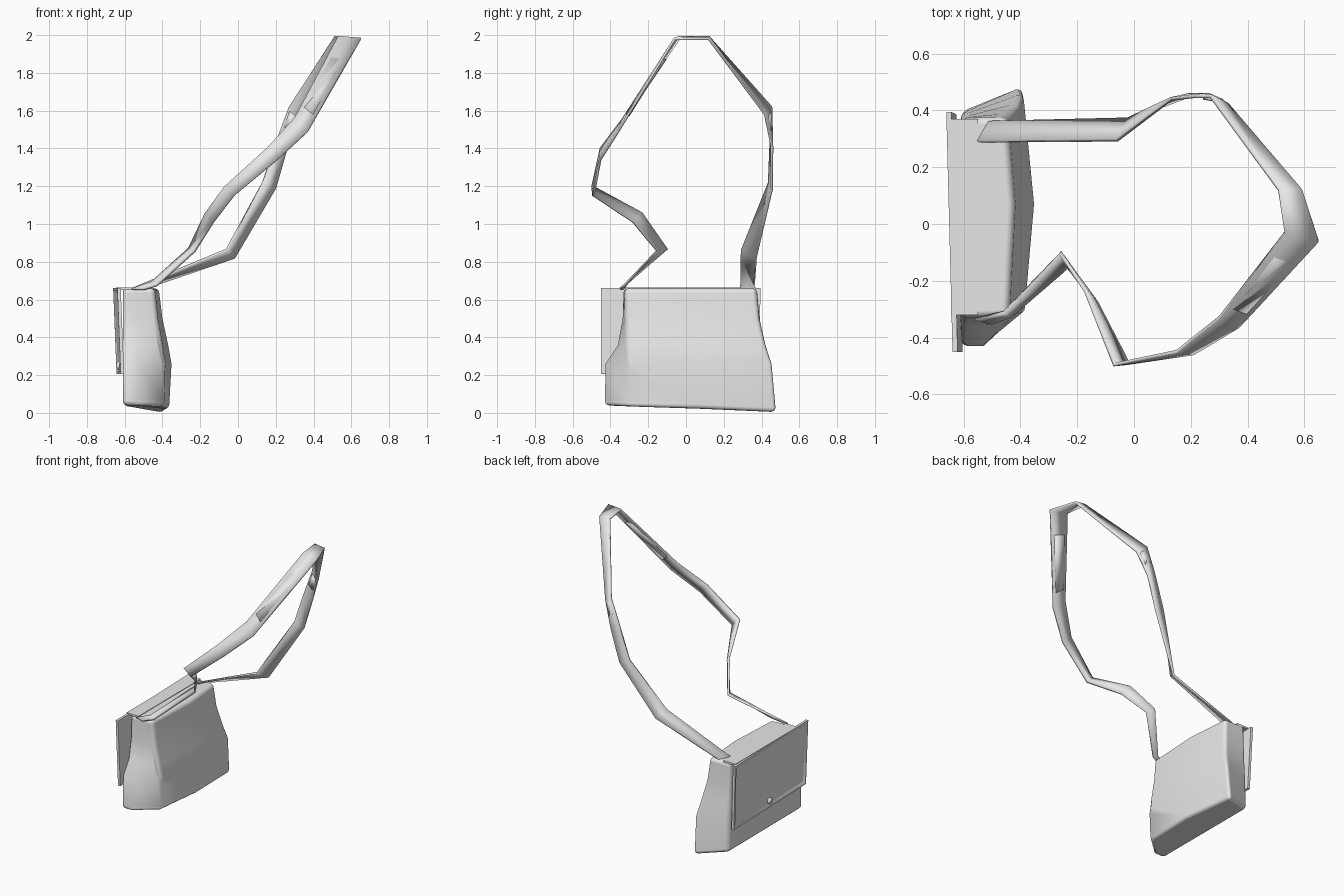
import bpy
import bmesh
import math
from mathutils import Vector

if "Cube" in bpy.data.objects:
    bpy.data.objects.remove(bpy.data.objects["Cube"], do_unlink=True)

grey = bpy.data.materials.new("light_grey")
grey.use_nodes = True
colour = (0.8, 0.8, 0.8, 1)
grey.diffuse_color = colour
grey.node_tree.nodes["Principled BSDF"].inputs["Base Color"].default_value = colour


def make(name, bm, bevel=0.0, angle=60):
    bmesh.ops.recalc_face_normals(bm, faces=bm.faces)
    mesh = bpy.data.meshes.new(name)
    bm.to_mesh(mesh)
    bm.free()
    obj = bpy.data.objects.new(name, mesh)
    bpy.context.collection.objects.link(obj)
    mesh.materials.append(grey)
    bpy.ops.object.select_all(action="DESELECT")
    obj.select_set(True)
    bpy.context.view_layer.objects.active = obj
    if bevel:
        bpy.ops.object.shade_smooth()
        mod = obj.modifiers.new("Rounded", "BEVEL")
        mod.width = bevel
        mod.segments = 3
        mod.limit_method = "ANGLE"
        mod.angle_limit = math.radians(45)
        mod.harden_normals = True
    else:
        bpy.ops.object.shade_smooth_by_angle(angle=math.radians(angle))
    return obj


def loft(name, rings, bevel):
    bm = bmesh.new()
    loops = [[bm.verts.new(p) for p in ring] for ring in rings]
    for a, b in zip(loops, loops[1:]):
        for i in range(len(a)):
            j = (i + 1) % len(a)
            bm.faces.new((a[i], a[j], b[j], b[i]))
    bm.faces.new(loops[0])
    bm.faces.new(loops[-1])
    return make(name, bm, bevel)


def ribbon(name, pairs, thickness):
    bm = bmesh.new()
    rows = [[bm.verts.new(p) for p in pair] for pair in pairs]
    for a, b in zip(rows, rows[1:]):
        bm.faces.new((a[0], a[1], b[1], b[0]))
    obj = make(name, bm)
    mod = obj.modifiers.new("Thickness", "SOLIDIFY")
    mod.thickness = thickness
    mod.offset = 0
    return obj


# Bag body: rings from bottom to top, slumping outwards low down
# each level: z, back x, bulge x, front-corner y, panel y, rear y, spread y
levels = [
    (0.02, -0.375, -0.365, -0.43, -0.30, 0.395, 0.485),
    (0.26, -0.37, -0.352, -0.425, -0.305, 0.39, 0.46),
    (0.36, -0.385, -0.37, -0.36, -0.315, 0.385, 0.425),
    (0.50, -0.41, -0.40, -0.335, -0.32, 0.38, 0.39),
    (0.66, -0.425, -0.42, -0.33, -0.325, 0.375, 0.375),
]
rings = []
for z, bx, mx, fy, py, ry, sy in levels:
    sag = 0.02 if z < 0.1 else 0
    rings.append([(-0.61, fy, z + sag), (-0.53, fy, z + sag),
                  (bx - 0.015, py, z + sag * 0.7), (mx, 0.07, z),
                  (bx - 0.02, sy, z - sag), (-0.61, ry, z + sag)])
loft("bag_body", rings, 0.025)


# Front flap: slightly tilted panel with a raised rim
def flap_point(u, v, lift):
    y = -0.45 + u * (0.835 + 0.01 * v)
    z = 0.205 + 0.455 * v
    x = -0.607 - 0.022 * u - 0.018 * v - lift
    return (x, y, z)


corners = [(0, 0), (1, 0), (1, 1), (0, 1)]
flap = loft("front_flap", [[flap_point(u, v, d) for u, v in corners]
                           for d in (-0.004, 0.014)], 0)
bm = bmesh.new()
bm.from_mesh(flap.data)
outer = [f for f in bm.faces if f.normal.x < -0.9]
bmesh.ops.inset_region(bm, faces=outer, thickness=0.02)
bmesh.ops.inset_region(bm, faces=outer, thickness=0.015, depth=-0.007)
bm.to_mesh(flap.data)
bm.free()

# Fold joining the flap to the top of the body
loft("flap_hinge", [[(-0.645, y, 0.655), (-0.645, y, 0.664),
                     (-0.55, y, 0.664), (-0.55, y, 0.645)]
                    for y in (-0.32, 0.37)], 0)

# Clasp button
bm = bmesh.new()
bmesh.ops.create_uvsphere(bm, u_segments=16, v_segments=8, radius=0.022)
bmesh.ops.scale(bm, vec=(0.6, 1, 1), verts=bm.verts)
bmesh.ops.translate(bm, vec=(-0.633, -0.03, 0.25), verts=bm.verts)
make("clasp_button", bm)

# Shoulder strap: inner and outer edge along its path
strap = [
    ((-0.56, -0.335, 0.655), (-0.50, -0.35, 0.655)),
    ((-0.46, -0.31, 0.69), (-0.43, -0.325, 0.675)),
    ((-0.26, -0.10, 0.87), (-0.23, -0.155, 0.855)),
    ((-0.17, -0.235, 1.06), (-0.13, -0.28, 1.01)),
    ((-0.07, -0.495, 1.20), (-0.02, -0.49, 1.15)),
    ((0.15, -0.45, 1.40), (0.21, -0.455, 1.34)),
    ((0.30, -0.33, 1.56), (0.37, -0.36, 1.49)),
    ((0.53, -0.03, 1.99), (0.65, -0.06, 1.98)),
    ((0.51, 0.12, 1.99), (0.59, 0.12, 1.98)),
    ((0.27, 0.45, 1.62), (0.33, 0.42, 1.58)),
    ((0.21, 0.45, 1.46), (0.265, 0.455, 1.41)),
    ((0.13, 0.44, 1.22), (0.20, 0.455, 1.19)),
    ((-0.06, 0.295, 0.865), (-0.02, 0.37, 0.82)),
    ((-0.55, 0.29, 0.66), (-0.51, 0.36, 0.655)),
]
ribbon("shoulder_strap", strap, 0.014)


# Overlapping strap ends, as thin plates on the strap surface
def patch(name, k, start, end):
    a, b, c, d = [Vector(p) for p in strap[k] + strap[k + 1]]
    pairs = []
    for t in (start, end):
        p, q = a.lerp(c, t), b.lerp(d, t)
        pairs.append((p.lerp(q, 0.2), p.lerp(q, 0.8)))
    ribbon(name, pairs, 0.022)


patch("strap_overlap_front", 6, 0.15, 0.75)
patch("strap_overlap_rear", 9, 0.1, 0.6)
